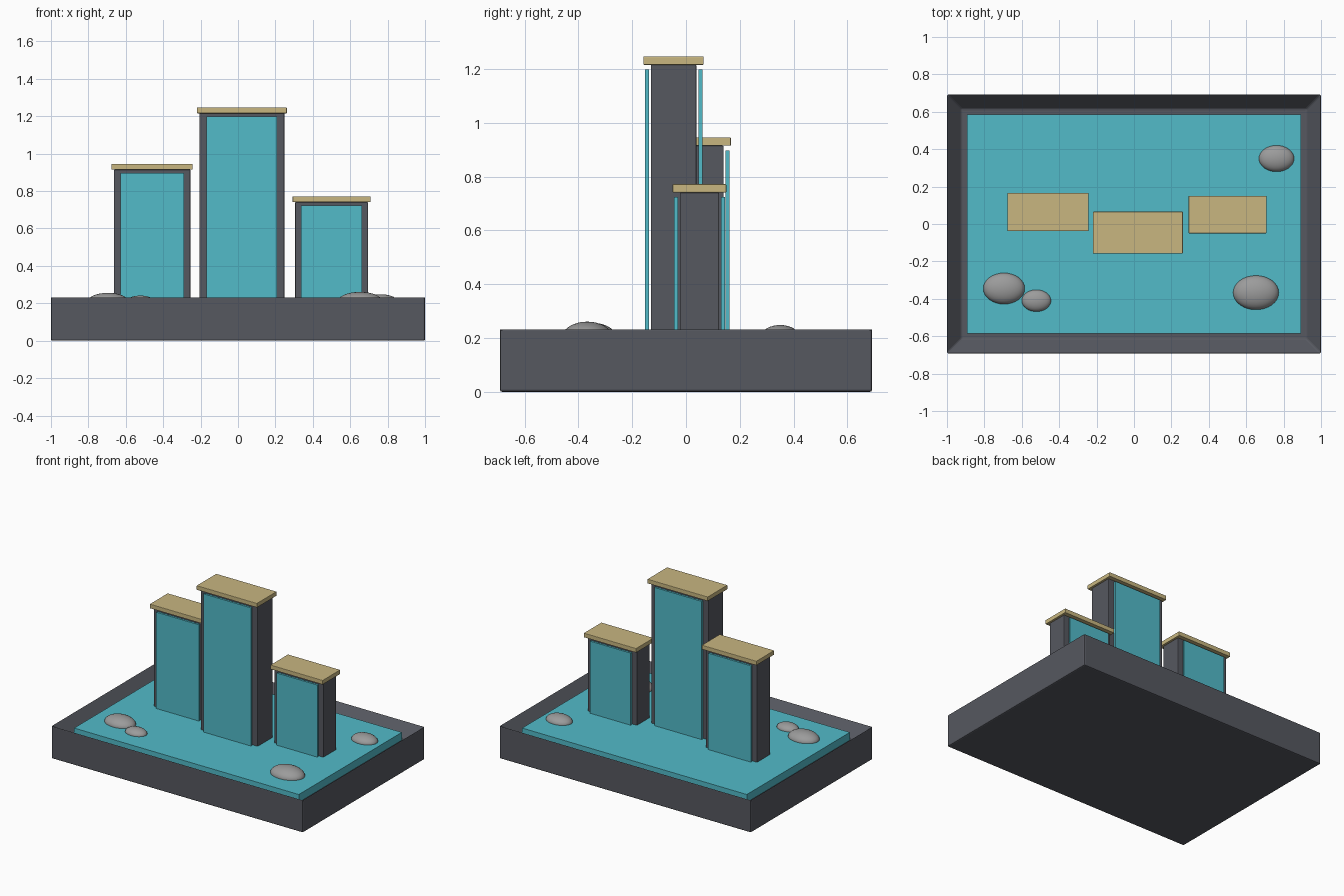
import bpy
import bmesh

cube = bpy.data.objects.get("Cube")
if cube:
    bpy.data.objects.remove(cube, do_unlink=True)


def material(name, rgb):
    m = bpy.data.materials.new(name)
    m.use_nodes = True
    color = (*rgb, 1)
    m.diffuse_color = color
    m.node_tree.nodes["Principled BSDF"].inputs["Base Color"].default_value = color
    return m


SLATE = material("dark slate", (0.093, 0.098, 0.117))
WATER = material("turquoise water", (0.084, 0.497, 0.584))
SAND = material("sandstone", (0.578, 0.468, 0.216))
STONE = material("grey stone", (0.33, 0.33, 0.33))


def bevel(obj, width):
    mod = obj.modifiers.new("Bevel", "BEVEL")
    mod.width = width
    mod.segments = 2


def box(name, x, y, half_x, half_y, z0, z1, mat, edge=0.0):
    bpy.ops.mesh.primitive_cube_add(size=2, location=(x, y, (z0 + z1) / 2))
    obj = bpy.context.object
    obj.name = name
    obj.scale = (half_x, half_y, (z1 - z0) / 2)
    bpy.ops.object.transform_apply(location=False, rotation=False, scale=True)
    obj.data.materials.append(mat)
    if edge:
        bevel(obj, edge)
    return obj


RIM, LEVEL, FLOOR = 0.236, 0.206, 0.15

# Basin: a box with its top inset and sunk
basin = box("basin", 0, 0, 1, 0.692, 0, RIM, SLATE)
bm = bmesh.new()
bm.from_mesh(basin.data)
top = max(bm.faces, key=lambda f: f.calc_center_median().z)
bmesh.ops.inset_region(bm, faces=[top], thickness=0.108)
bmesh.ops.translate(bm, verts=top.verts, vec=(0, 0, FLOOR - RIM))
bm.to_mesh(basin.data)
bm.free()
bevel(basin, 0.008)

# Water surface
box("water", 0, 0, 0.893, 0.585, FLOOR, LEVEL, WATER)

# Pillars: name, x, y, half width, half depth, cap top
pillars = [
    ("middle", 0.021, -0.046, 0.227, 0.085, 1.247),
    ("right", -0.459, 0.065, 0.204, 0.075, 0.946),
    ("left", 0.5, 0.05, 0.195, 0.073, 0.772),
]
for name, x, y, hx, hy, height in pillars:
    under_cap = height - 0.031
    box(name + "_pillar", x, y, hx, hy, FLOOR, under_cap, SLATE, 0.004)
    box(name + "_cap", x, y, hx + 0.013, hy + 0.027, under_cap, height, SAND, 0.003)
    # Falling water sheets stand just off the front and back
    for side, sign in (("front", -1), ("back", 1)):
        box(f"{name}_{side}_waterfall", x, y + sign * (hy + 0.0145),
            hx * 0.83, 0.007, FLOOR, height - 0.048, WATER)

# Half-sunk stones: x, y, radius
stones = [(0.652, -0.367, 0.122), (-0.695, -0.345, 0.111),
          (-0.522, -0.41, 0.078), (0.762, 0.35, 0.094)]
for i, (x, y, r) in enumerate(stones):
    bpy.ops.mesh.primitive_uv_sphere_add(segments=32, ring_count=16, radius=r,
                                         location=(x, y, LEVEL))
    stone = bpy.context.object
    stone.name = f"stone_{i + 1}"
    stone.scale = (1, 0.75, 0.45)
    bpy.ops.object.transform_apply(location=False, rotation=False, scale=True)
    stone.data.materials.append(STONE)
    bpy.ops.object.shade_smooth()
